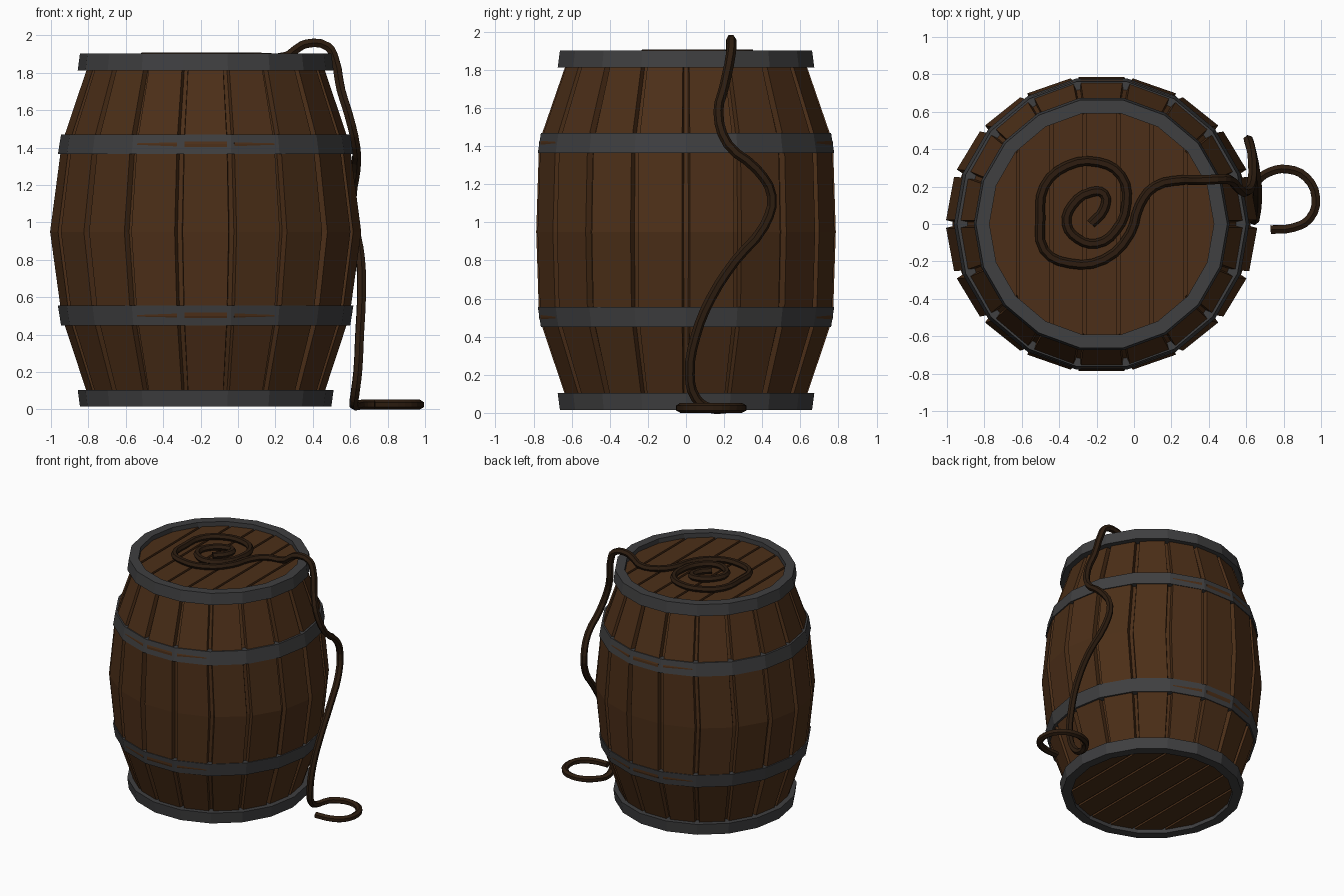
import bpy, bmesh, math

if "Cube" in bpy.data.objects:
    bpy.data.objects.remove(bpy.data.objects["Cube"])

CX = -0.173          # barrel axis
SIDES = 18

def material(name, rgb):
    m = bpy.data.materials.new(name)
    m.diffuse_color = (*rgb, 1)
    m.use_nodes = True
    m.node_tree.nodes["Principled BSDF"].inputs["Base Color"].default_value = m.diffuse_color
    return m

WOOD = material("wood", (0.072, 0.028, 0.009))
IRON = material("iron", (0.05, 0.05, 0.052))
ROPE = material("rope", (0.026, 0.012, 0.005))

def add_object(name, bm, mat):
    bmesh.ops.recalc_face_normals(bm, faces=bm.faces)
    me = bpy.data.meshes.new(name)
    bm.to_mesh(me)
    bm.free()
    me.materials.append(mat)
    ob = bpy.data.objects.new(name, me)
    bpy.context.collection.objects.link(ob)
    return ob

def loft(bm, rings, closed=False):
    """Join rings of equal point count with quads."""
    vs = [[bm.verts.new(p) for p in r] for r in rings]
    pairs = list(zip(vs, vs[1:])) + ([(vs[-1], vs[0])] if closed else [])
    for a, b in pairs:
        for i in range(len(a)):
            j = (i + 1) % len(a)
            bm.faces.new((a[i], a[j], b[j], b[i]))
    return vs

# Staves: one grooved shell, 18 flat boards with a narrow channel between them
def stave_ring(z, rx, ry):
    pts = []
    for k in range(SIDES):
        mid = 360 / SIDES * (k + 0.5)
        for off, depth in ((-9.1, 0.035), (-8.5, 0), (8.5, 0), (9.1, 0.035)):
            a = math.radians(mid + off)
            pts.append((CX + (rx - depth) * math.cos(a), (ry - depth) * math.sin(a), z))
    return pts

bm = bmesh.new()
shell = loft(bm, [stave_ring(*r) for r in (
    (0.06, 0.625, 0.63), (0.50, 0.77, 0.78), (0.95, 0.832, 0.795),
    (1.42, 0.77, 0.78), (1.85, 0.625, 0.63))])
bm.faces.new(shell[0])
bm.faces.new(shell[-1])
add_object("staves", bm, WOOD)

# Iron hoops: closed 18-sided bands
def hoop(name, z0, r0, z1, r1, inner0, inner1):
    def ring(r, z):
        return [(CX + r * math.cos(2 * math.pi * k / SIDES),
                 r * math.sin(2 * math.pi * k / SIDES), z) for k in range(SIDES)]
    bm = bmesh.new()
    loft(bm, [ring(r0, z0), ring(r1, z1), ring(inner1, z1), ring(inner0, z0)], True)
    add_object(name, bm, IRON)

hoop("bottom_hoop", 0.015, 0.672, 0.105, 0.684, 0.60, 0.60)
hoop("lower_hoop", 0.45, 0.773, 0.555, 0.79, 0.70, 0.72)
hoop("upper_hoop", 1.365, 0.79, 1.47, 0.773, 0.72, 0.70)
hoop("top_hoop", 1.812, 0.684, 1.902, 0.672, 0.60, 0.60)

# Barrel heads: discs sliced into seven planks
def head(name, z, thick=0.04, planks=7, width=0.179, gap=0.018):
    whole = bmesh.new()
    for i in range(planks):
        c = CX + (i - (planks - 1) / 2) * width
        bm = bmesh.new()
        bmesh.ops.create_cone(bm, cap_ends=True, segments=SIDES, radius1=0.605,
                              radius2=0.605, depth=thick)
        # vertex of the disc lies on the x axis, like the hoops
        start = math.atan2(bm.verts[:][0].co.y, bm.verts[:][0].co.x)
        for v in bm.verts:
            a = math.atan2(v.co.y, v.co.x) - start
            v.co = (CX + 0.605 * math.cos(a), 0.605 * math.sin(a), z + v.co.z)
        for side in (-1, 1):
            geom = bm.verts[:] + bm.edges[:] + bm.faces[:]
            cut = bmesh.ops.bisect_plane(
                bm, geom=geom, plane_co=(c + side * (width - gap) / 2, 0, 0),
                plane_no=(side, 0, 0), clear_outer=True)
            edges = [e for e in cut["geom_cut"] if isinstance(e, bmesh.types.BMEdge)]
            if edges:
                bmesh.ops.holes_fill(bm, edges=edges)
        me = bpy.data.meshes.new("plank")
        bm.to_mesh(me)
        bm.free()
        whole.from_mesh(me)
        bpy.data.meshes.remove(me)
    add_object(name, whole, WOOD)

head("top_head", 1.845)
head("bottom_head", 0.065)

# Rope: coil on the lid, drop down the side, loop on the floor
coil = [(-.23, 0), (-.16, .08), (-.16, .16), (-.23, .17), (-.33, .10), (-.36, 0),
        (-.30, -.08), (-.20, -.105), (-.10, -.04), (-.04, .11), (-.07, .26),
        (-.19, .33), (-.36, .31), (-.48, .20), (-.50, .03), (-.48, -.14),
        (-.35, -.21), (-.16, -.19), (-.02, -.05), (.03, .10), (.11, .20)]
drop = [(.26, .235, 1.89), (.31, .235, 1.925), (.365, .235, 1.955), (.48, .24, 1.94),
        (.515, .235, 1.88), (.55, .20, 1.71), (.59, .17, 1.58), (.63, .22, 1.41),
        (.63, .37, 1.28), (.61, .45, 1.14), (.625, .41, .98), (.655, .26, .8),
        (.66, .13, .6), (.65, .05, .4), (.64, .02, .2), (.625, .05, .08)]
floor = [(.62, .12), (.66, .23), (.73, .28), (.82, .293), (.92, .25), (.972, .14),
         (.94, .03), (.85, -.02), (.73, -.03)]
path = [(x, y, 1.885) for x, y in coil] + drop + [(x, y, 0.026) for x, y in floor]

curve = bpy.data.curves.new("rope", "CURVE")
curve.dimensions = "3D"
curve.bevel_depth = 0.026
curve.bevel_resolution = 1
curve.resolution_u = 3
curve.use_fill_caps = True
spline = curve.splines.new("BEZIER")
spline.bezier_points.add(len(path) - 1)
for bp, co in zip(spline.bezier_points, path):
    bp.co = co
    bp.handle_left_type = bp.handle_right_type = "AUTO"
spline.use_smooth = False
curve.materials.append(ROPE)
bpy.context.collection.objects.link(bpy.data.objects.new("rope", curve))
